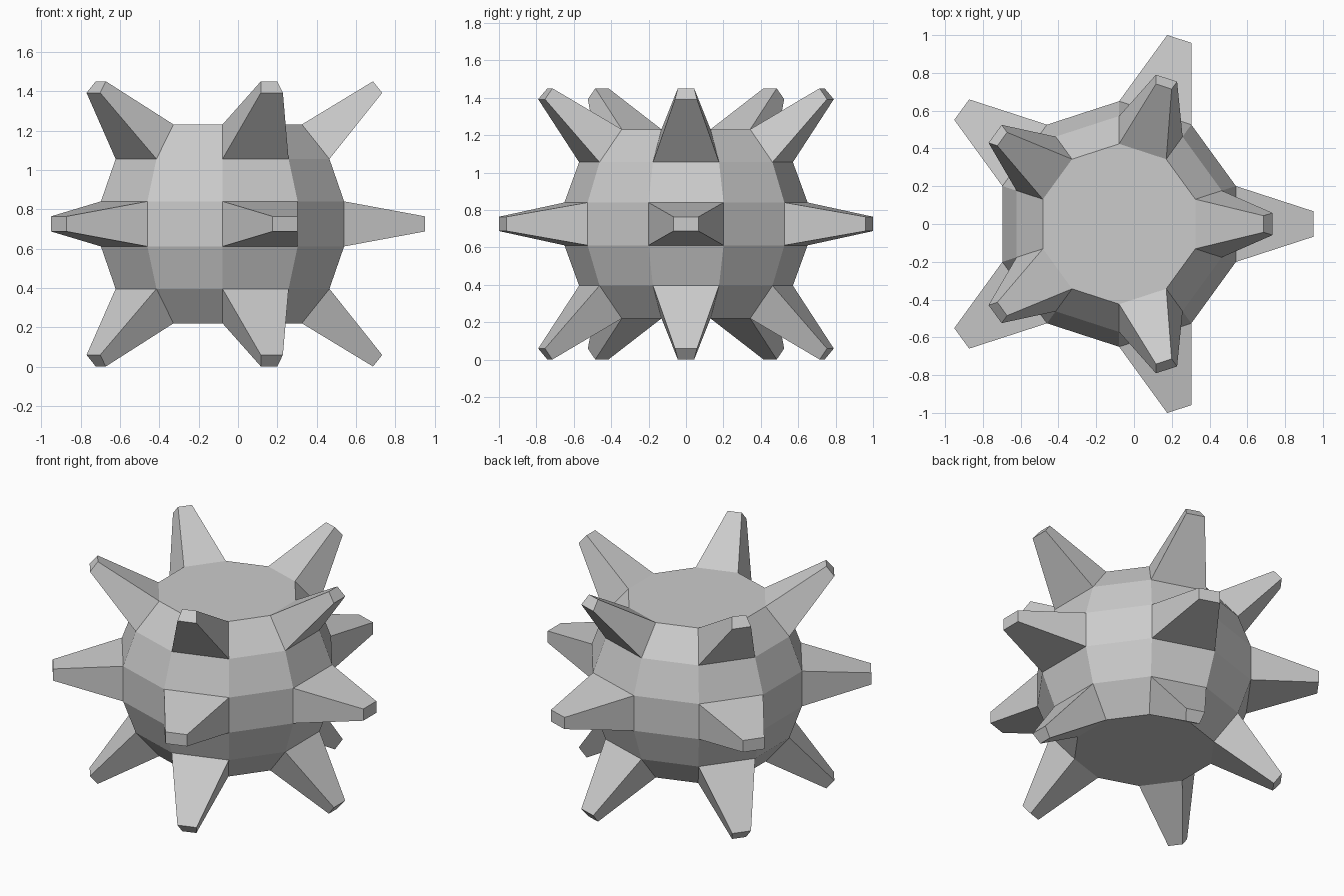
import bpy, bmesh, math

if "Cube" in bpy.data.objects:
    bpy.data.objects.remove(bpy.data.objects["Cube"])

R = 0.66                                # body radius
CENTRE = (-0.0787, 0, 0.7255)

bm = bmesh.new()

# Ten-sided ball with a flat side facing +x
bmesh.ops.create_uvsphere(bm, u_segments=10, v_segments=9, radius=R)

# Cut off both poles and close them with flat ten-sided caps
poles = [v for v in bm.verts if abs(v.co.z) > 0.85 * R]
bmesh.ops.delete(bm, geom=poles, context='VERTS')
bmesh.ops.holes_fill(bm, edges=[e for e in bm.edges if e.is_boundary], sides=0)
bm.normal_update()


def carries_spike(face):
    """Every second column, on the middle, top and bottom rows."""
    c = face.calc_center_median()
    if len(face.verts) != 4:
        return False
    column = round(math.degrees(math.atan2(c.y, c.x)) / 36)
    row = round(math.degrees(math.asin(c.z / c.length)) / 20)
    return column % 2 == 0 and row % 2 == 0


# Tapered spikes: pull the faces out radially and shrink the tips
faces = [f for f in bm.faces if carries_spike(f)]
tips = bmesh.ops.extrude_discrete_faces(bm, faces=faces)['faces']
for f in tips:
    c = f.calc_center_median()
    length = 0.412 if abs(c.z) < 0.1 else 0.42
    tip = c + c.normalized() * length
    for v in f.verts:
        v.co = tip + (v.co - c) / 3

bmesh.ops.recalc_face_normals(bm, faces=bm.faces)
mesh = bpy.data.meshes.new("spiked_ball")
bm.to_mesh(mesh)
bm.free()
ball = bpy.data.objects.new("spiked_ball", mesh)
ball.location = CENTRE
bpy.context.collection.objects.link(ball)
